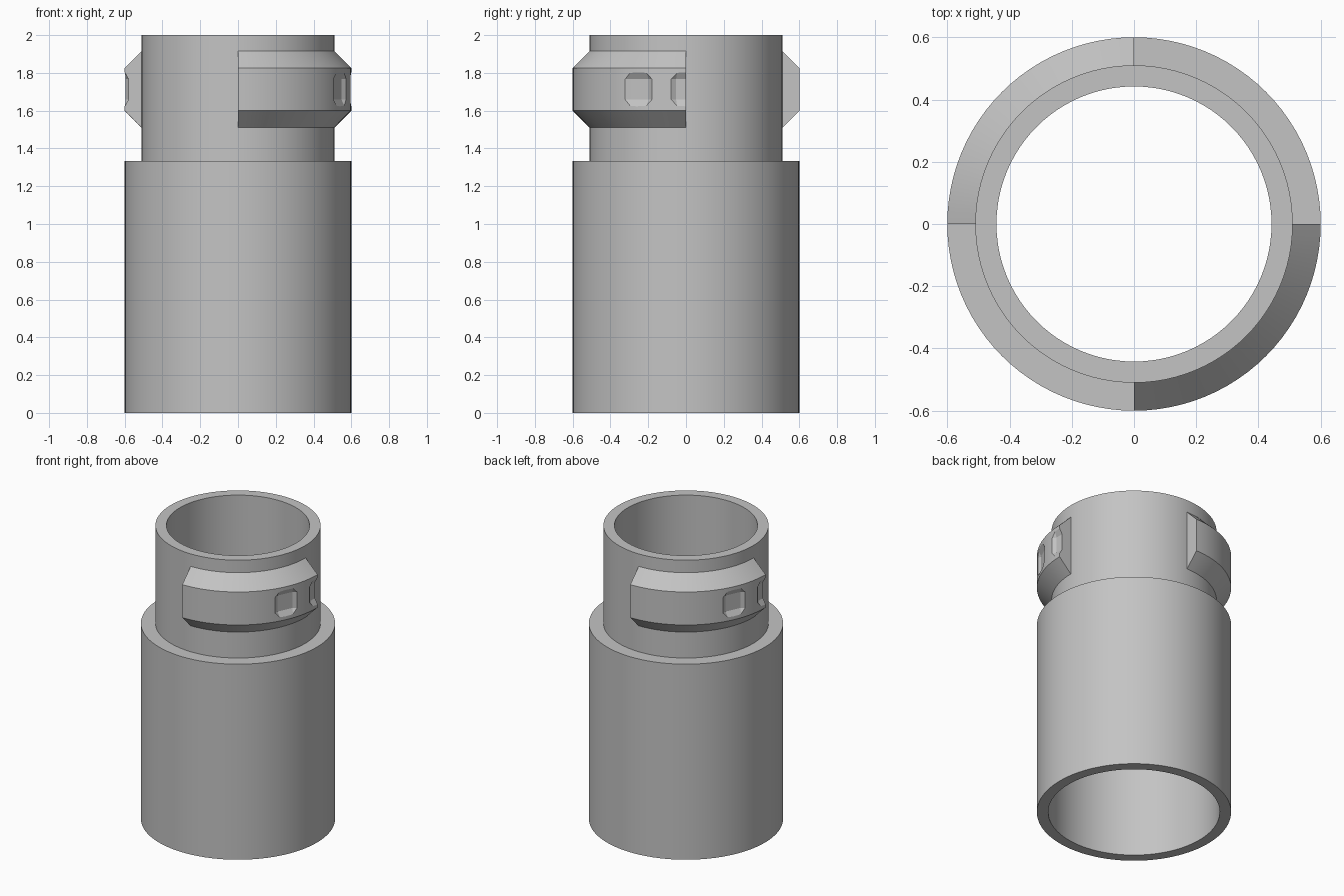
import bpy, bmesh, math
from mathutils import Matrix, Vector

cube = bpy.data.objects.get("Cube")
if cube:
    bpy.data.objects.remove(cube)

SEGMENTS = 96
grey = bpy.data.materials.new("plain grey")
grey.use_nodes = True
colour = (0.55, 0.55, 0.55, 1)
grey.diffuse_color = colour
grey.node_tree.nodes["Principled BSDF"].inputs["Base Color"].default_value = colour


def finish(name, bm):
    """Turn a bmesh into a named object with the shared material."""
    bmesh.ops.recalc_face_normals(bm, faces=bm.faces)
    mesh = bpy.data.meshes.new(name)
    bm.to_mesh(mesh)
    bm.free()
    mesh.materials.append(grey)
    obj = bpy.data.objects.new(name, mesh)
    bpy.context.collection.objects.link(obj)
    return obj


def sweep(name, profile, start, end):
    """Sweep a closed (radius, height) profile around z."""
    bm = bmesh.new()
    full = end - start >= 360
    steps = round(SEGMENTS * (end - start) / 360)
    rings = []
    for i in range(steps if full else steps + 1):
        a = math.radians(start + (end - start) * i / steps)
        rings.append([bm.verts.new((r * math.cos(a), r * math.sin(a), z))
                      for r, z in profile])
    n = len(profile)
    for i in range(steps):
        a, b = rings[i], rings[(i + 1) % len(rings)]
        for j in range(n):
            k = (j + 1) % n
            bm.faces.new((a[j], b[j], b[k], a[k]))
    if not full:
        bm.faces.new(rings[0])
        bm.faces.new(rings[-1])
    return finish(name, bm)


def smooth(obj):
    bpy.ops.object.select_all(action="DESELECT")
    obj.select_set(True)
    bpy.context.view_layer.objects.active = obj
    bpy.ops.object.shade_smooth_by_angle(angle=math.radians(10))


def dimple_cutter(angle):
    """Faceted ball whose equator is a vertical band, facing the lug."""
    radius, centre, rings, sides = 0.21, 0.776, 6, 12
    bm = bmesh.new()
    for i in range(rings):
        lat = math.radians(180 * (i + 0.5) / rings - 90)
        for j in range(sides):
            lon = 2 * math.pi * (j + 0.5) / sides
            bm.verts.new((radius * math.cos(lat) * math.cos(lon),
                          radius * math.cos(lat) * math.sin(lon),
                          radius * math.sin(lat)))
    bmesh.ops.convex_hull(bm, input=bm.verts)
    turn = Matrix.Rotation(math.radians(angle), 4, "Z")
    bm.transform(turn @ Matrix.Translation(Vector((centre, 0, 1.713))))
    return finish("dimple_cutter", bm)


# Stepped hollow body: wide sleeve below, narrow neck above
body = sweep("stepped_sleeve", [(0.6, 0), (0.6, 1.333), (0.51, 1.333), (0.51, 2),
                                (0.442, 2), (0.442, 1.263), (0.53, 1.263), (0.53, 0)], 0, 360)
smooth(body)

# Two opposite quarter-turn lugs with bevelled rims and grip dimples
lug_profile = [(0.49, 1.49), (0.6, 1.60), (0.6, 1.825), (0.49, 1.935)]
for name, start in (("front_lug", -90), ("back_lug", 90)):
    lug = sweep(name, lug_profile, start, start + 90)
    for offset in (65, 90):
        cutter = dimple_cutter(start + offset)
        cut = lug.modifiers.new("dimple", "BOOLEAN")
        cut.operation = "DIFFERENCE"
        cut.solver = "EXACT"
        cut.object = cutter
        bpy.context.view_layer.objects.active = lug
        bpy.ops.object.modifier_apply(modifier=cut.name)
        bpy.data.objects.remove(cutter)
    smooth(lug)
